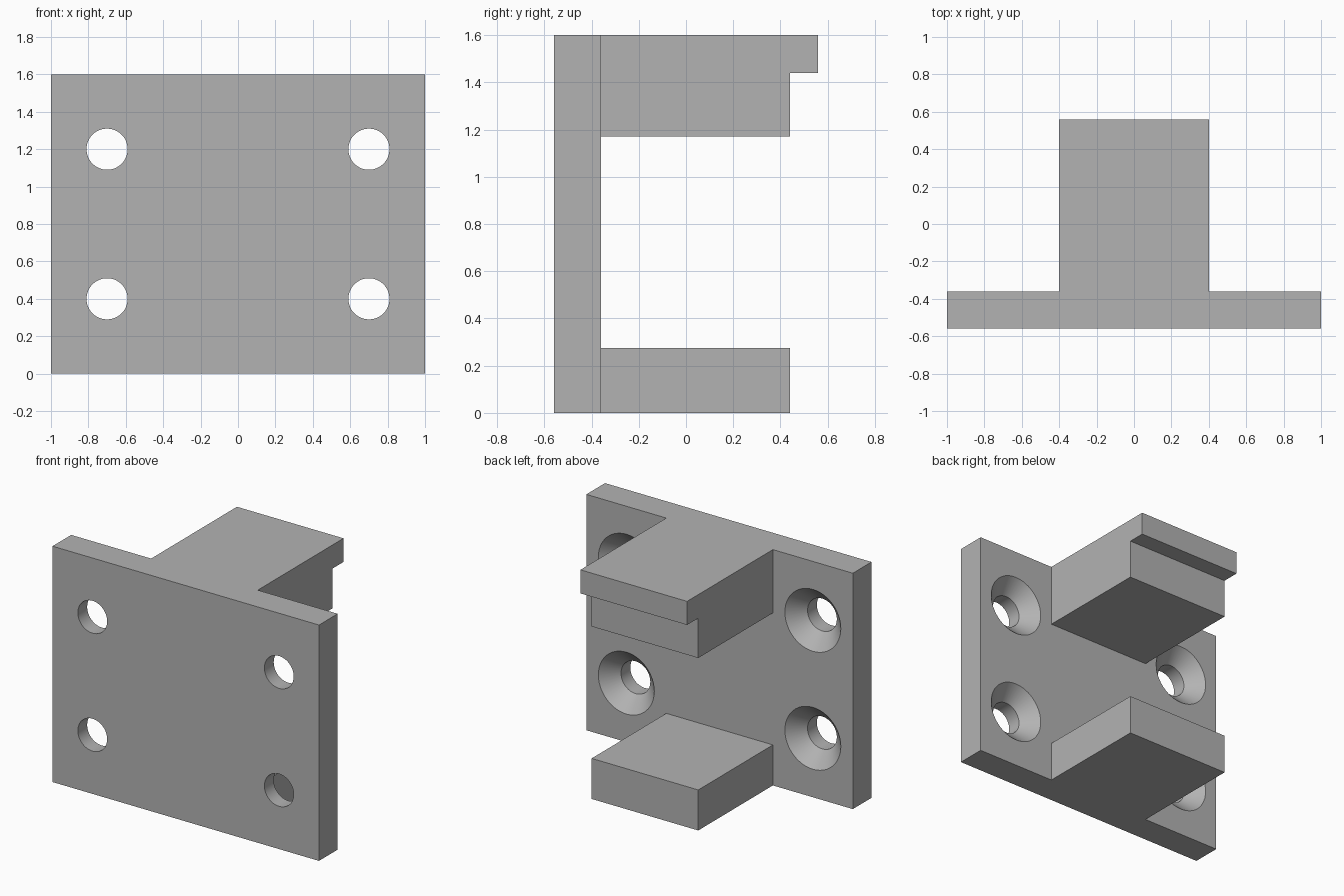
import bpy, bmesh, math
from mathutils import Vector, Matrix

cube = bpy.data.objects.get("Cube")
if cube:
    bpy.data.objects.remove(cube, do_unlink=True)

grey = bpy.data.materials.new("plain grey")
grey.use_nodes = True
COLOUR = (0.45, 0.45, 0.45, 1)
grey.diffuse_color = COLOUR
grey.node_tree.nodes["Principled BSDF"].inputs["Base Color"].default_value = COLOUR

BACK, FRONT = -0.36, -0.56   # faces of the plate
HEIGHT = 1.6


def make_object(name, bm):
    bmesh.ops.recalc_face_normals(bm, faces=bm.faces)
    mesh = bpy.data.meshes.new(name)
    bm.to_mesh(mesh)
    bm.free()
    mesh.materials.append(grey)
    obj = bpy.data.objects.new(name, mesh)
    bpy.context.collection.objects.link(obj)
    return obj


def extrude_profile(name, profile, half_width):
    """Extrude a side outline of (y, z) points across x."""
    bm = bmesh.new()
    face = bm.faces.new([bm.verts.new((-half_width, y, z)) for y, z in profile])
    new = bmesh.ops.extrude_face_region(bm, geom=[face])["geom"]
    verts = [v for v in new if isinstance(v, bmesh.types.BMVert)]
    bmesh.ops.translate(bm, verts=verts, vec=(2 * half_width, 0, 0))
    return make_object(name, bm)


def countersink_cutter(x, z):
    """Lathe a straight bore that flares towards the back of the plate."""
    bm = bmesh.new()
    profile = [(0, FRONT - 0.1), (0.11, FRONT - 0.1), (0.11, BACK - 0.1),
               (0.21, BACK), (0.21, BACK + 0.1), (0, BACK + 0.1)]
    verts = [bm.verts.new((r, y, 0)) for r, y in profile]
    edges = [bm.edges.new(pair) for pair in zip(verts, verts[1:])]
    bmesh.ops.spin(bm, geom=verts + edges, cent=(0, 0, 0), axis=(0, 1, 0),
                   angle=math.tau, steps=48, use_merge=False)
    bmesh.ops.remove_doubles(bm, verts=bm.verts, dist=0.0001)
    bmesh.ops.translate(bm, verts=bm.verts, vec=(x, 0, z))
    cutter = make_object("hole_cutter", bm)
    cutter.hide_render = True
    return cutter


# Mounting plate with four countersunk holes
plate = extrude_profile("mounting_plate", [(FRONT, 0), (BACK, 0), (BACK, HEIGHT), (FRONT, HEIGHT)], 1)
cutters = [countersink_cutter(x, z) for x in (-0.7, 0.7) for z in (0.4, 1.2)]
bpy.context.view_layer.objects.active = plate
for cutter in cutters:
    mod = plate.modifiers.new("hole", "BOOLEAN")
    mod.operation = "DIFFERENCE"
    mod.solver = "EXACT"
    mod.object = cutter
    bpy.ops.object.modifier_apply(modifier=mod.name)
    bpy.data.objects.remove(cutter, do_unlink=True)

# Lower arm
extrude_profile("lower_arm", [(BACK, 0), (0.44, 0), (0.44, 0.275), (BACK, 0.275)], 0.4)

# Upper arm with overhanging lip
extrude_profile("upper_arm", [(BACK, 1.17), (0.44, 1.17), (0.44, 1.44),
                              (0.56, 1.44), (0.56, HEIGHT), (BACK, HEIGHT)], 0.4)

# Smooth hole walls, sharp corners
bpy.ops.object.select_all(action="DESELECT")
plate.select_set(True)
bpy.context.view_layer.objects.active = plate
bpy.ops.object.shade_smooth_by_angle(angle=math.radians(30))
